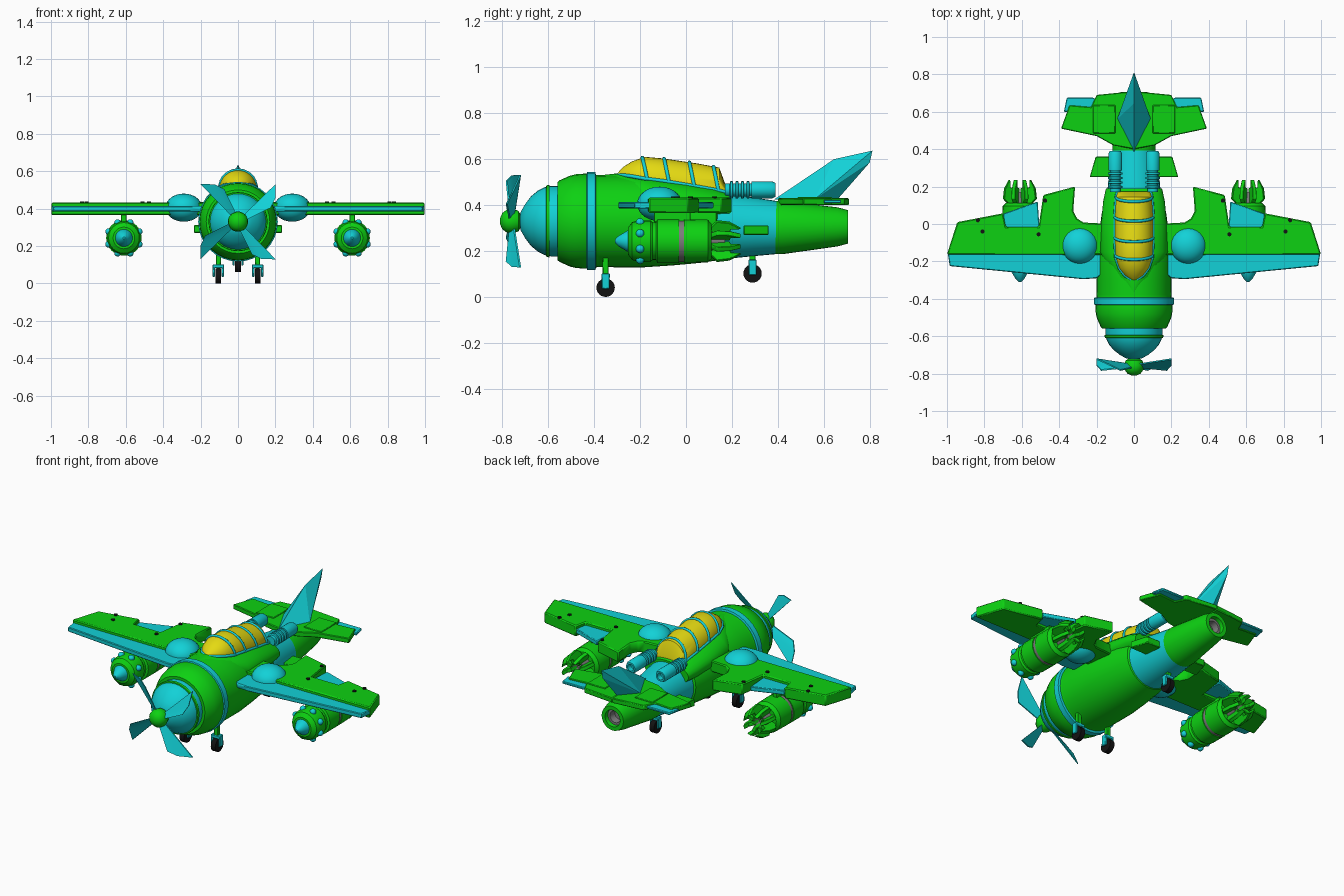
import bpy, bmesh, math
from mathutils import Vector, Matrix

if "Cube" in bpy.data.objects:
    bpy.data.objects.remove(bpy.data.objects["Cube"])


def material(name, rgb):
    m = bpy.data.materials.new(name)
    m.diffuse_color = (*rgb, 1)
    m.use_nodes = True
    m.node_tree.nodes["Principled BSDF"].inputs["Base Color"].default_value = m.diffuse_color
    return m


GREEN = material("bright green", (0.004, 0.64, 0.006))
CYAN = material("cyan", (0.006, 0.64, 0.68))
YELLOW = material("yellow glass", (0.78, 0.70, 0.006))
BLACK = material("black", (0.006, 0.006, 0.006))
GREY = material("grey", (0.2, 0.2, 0.2))


def finish(name, bm, mat, bevel=0, angle=35):
    bmesh.ops.recalc_face_normals(bm, faces=bm.faces)
    me = bpy.data.meshes.new(name)
    bm.to_mesh(me)
    bm.free()
    me.materials.append(mat)
    me.shade_smooth()
    me.set_sharp_from_angle(angle=math.radians(angle))
    ob = bpy.data.objects.new(name, me)
    bpy.context.collection.objects.link(ob)
    if bevel:
        b = ob.modifiers.new("bevel", "BEVEL")
        b.width, b.segments, b.limit_method = bevel, 1, "ANGLE"
    return ob


def loft(name, mat, sections, x=0, n=32):
    """Rings along y; each section is (y, centre z, radius x[, radius z])."""
    bm = bmesh.new()
    rings = []
    for s in sections:
        y, cz, rx = s[:3]
        rz = s[3] if len(s) > 3 else rx
        rings.append([bm.verts.new((x + rx * math.cos(2 * math.pi * i / n), y,
                                    cz + rz * math.sin(2 * math.pi * i / n))) for i in range(n)])
    for a, b in zip(rings, rings[1:]):
        for i in range(n):
            bm.faces.new((a[i], a[(i + 1) % n], b[(i + 1) % n], b[i]))
    bm.faces.new(rings[0])
    bm.faces.new(rings[-1])
    return finish(name, bm, mat)


def prism(name, mat, pts, lo, hi, side=1, matrix=None, bevel=0.004):
    """Extruded outline; pts are (x, y), thickness runs from lo to hi."""
    bm = bmesh.new()
    a = [bm.verts.new((side * p[0], p[1], lo)) for p in pts]
    b = [bm.verts.new((side * p[0], p[1], hi)) for p in pts]
    bm.faces.new(a)
    bm.faces.new(b)
    k = len(pts)
    for i in range(k):
        bm.faces.new((a[i], a[(i + 1) % k], b[(i + 1) % k], b[i]))
    if matrix:
        bm.transform(matrix)
    return finish(name, bm, mat, bevel)


def box(name, mat, x, y, z, sx, sy, sz):
    bm = bmesh.new()
    bmesh.ops.create_cube(bm, size=1, matrix=Matrix.Translation((x, y, z)) @ Matrix.Diagonal((sx, sy, sz, 1)))
    return finish(name, bm, mat, 0.003)


def ball(name, mat, loc, r):
    bm = bmesh.new()
    bmesh.ops.create_uvsphere(bm, u_segments=24, v_segments=14, radius=1,
                              matrix=Matrix.Translation(loc) @ Matrix.Diagonal((*r, 1)))
    return finish(name, bm, mat)


def disc(name, mat, loc, r, depth, axis="Z"):
    bm = bmesh.new()
    rot = Matrix.Rotation(math.pi / 2, 4, "Y") if axis == "X" else Matrix()
    bmesh.ops.create_cone(bm, cap_ends=True, segments=24, radius1=r, radius2=r, depth=depth,
                          matrix=Matrix.Translation(loc) @ rot)
    return finish(name, bm, mat)


def tube(name, mat, pts, r):
    cu = bpy.data.curves.new(name, "CURVE")
    cu.dimensions, cu.bevel_depth, cu.bevel_resolution = "3D", r, 2
    sp = cu.splines.new("POLY")
    sp.points.add(len(pts) - 1)
    for p, q in zip(sp.points, pts):
        p.co = (*q, 1)
    cu.materials.append(mat)
    ob = bpy.data.objects.new(name, cu)
    bpy.context.collection.objects.link(ob)


C = 0.33
# Nose dome, cowl and fuselage
loft("nose_dome", CYAN, [(-.72, C, .04), (-.70, C, .075), (-.675, C, .108), (-.645, C, .133),
                         (-.615, C, .148), (-.59, C, .153), (-.54, C, .153)])
loft("nose_ring", GREEN, [(-.61, C, .145), (-.608, C, .156), (-.595, C, .158), (-.592, C, .145)])
loft("cowl", GREEN, [(-.56, C, .14), (-.56, C, .17), (-.55, C, .178), (-.505, C, .198), (-.48, C, .204),
                     (-.44, C, .207), (-.38, C, .2)])
loft("cowl_band", CYAN, [(-.435, C, .2), (-.43, C, .213), (-.395, C, .213), (-.39, C, .195)])
loft("fuselage", GREEN, [(-.40, C, .2), (-.3, C, .201), (-.18, C, .201), (-.06, .325, .188),
                         (.06, .32, .172), (.13, .315, .157), (.15, .312, .12)])
loft("rear_fuselage", CYAN, [(.10, .31, .15), (.2, .308, .14), (.30, .305, .127), (.40, .302, .115)])
loft("tail_cone", GREEN, [(.385, .302, .10), (.39, .302, .116), (.42, .302, .116), (.66, .305, .085), (.705, .305, .073),
                          (.705, .305, .05), (.62, .305, .045)])
disc_pipe = loft("tail_nozzle", GREY, [(.63, .305, .049), (.68, .305, .049), (.68, .305, .035), (.64, .305, .03)])

# Canopy with fairing and frames
loft("canopy_fairing", GREEN, [(-.37, .505, .008, .025), (-.28, .46, .105, .08), (-.15, .425, .182, .10),
                               (0, .415, .176, .092), (.12, .405, .165, .08), (.19, .395, .15, .065)])
canopy = [(-.30, .525, .012, .012), (-.275, .525, .05, .04), (-.235, .52, .08, .07), (-.18, .51, .098, .10),
          (-.1, .50, .102, .103), (.05, .475, .102, .106), (.145, .458, .096, .105), (.175, .45, .088, .03)]
loft("canopy", YELLOW, canopy)


def canopy_at(y):
    for a, b in zip(canopy, canopy[1:]):
        if a[0] <= y <= b[0]:
            t = (y - a[0]) / (b[0] - a[0])
            return [a[i] + t * (b[i] - a[i]) for i in range(1, 4)]


for y0 in (-.19, -.095, .015, .12):
    arc = []
    for i in range(17):
        t = math.pi * i / 16
        y = y0 + .022 * (1 - math.sin(t))
        z, w, h = canopy_at(y)
        arc.append((w * math.cos(t), y, z + h * math.sin(t)))
    tube("canopy_frame", CYAN, arc, .008)
for s in (-1, 1):
    rail = []
    for y in (-.298, -.275, -.235, -.18, -.1, .05, .145, .172):
        z, w, h = canopy_at(y)
        rail.append((s * w, y, z + .005))
    tube("canopy_rail", CYAN, rail, .008)

# Propeller
loft("propeller_shaft", CYAN, [(-.78, C, .025), (-.70, C, .035)])
loft("propeller_hub", GREEN, [(-.81, C, .012), (-.80, C, .035), (-.78, C, .05), (-.755, C, .054), (-.73, C, .045),
                              (-.715, C, .02)])
for k in range(4):
    a = math.radians(45 + 90 * k)
    bm = bmesh.new()
    rows = []
    for r, da, y in ((.02, 12, -.755), (.285, 0, -.725), (.235, -13, -.76), (.19, -22, -.785), (.03, -40, -.77)):
        t = a + math.radians(da)
        p = Vector((r * math.cos(t), y, C + r * math.sin(t)))
        rows.append([bm.verts.new(p), bm.verts.new(p + Vector((0, .007, 0)))])
    f, b = zip(*rows)
    for i in range(1, 4):
        bm.faces.new((f[0], f[i], f[i + 1]))
        bm.faces.new((b[0], b[i + 1], b[i]))
    for i in range(5):
        j = (i + 1) % 5
        bm.faces.new((f[i], b[i], b[j], f[j]))
    finish("propeller_blade", bm, CYAN, angle=20)

# Tail fin
bm = bmesh.new()
V = [bm.verts.new(p) for p in ((0, .385, .425), (.09, .56, .425), (0, .66, .425), (-.09, .56, .425),
                               (0, .645, .60), (0, .812, .637), (0, .80, .585))]
for f in ((0, 1, 4), (1, 5, 4), (1, 6, 5), (1, 2, 6), (0, 4, 3), (3, 4, 5), (3, 5, 6), (3, 6, 2), (0, 3, 2, 1)):
    bm.faces.new([V[i] for i in f])
finish("tail_fin", bm, CYAN, angle=10)

wing_core = [(.15, -.25), (.2, -.29), (.27, -.295), (.985, -.225), (.997, -.15), (.69, -.05), (.70, .055),
             (.515, .12), (.5, -.1), (.15, -.1)]
wing_skin = [(.12, -.165), (1, -.163), (.945, .01), (.70, .057), (.685, -.015), (.51, -.015), (.485, .155),
             (.315, .2), (.325, .07), (.305, .03), (.27, .008), (.12, 0)]
tail_half = [(0, .40), (.11, .42), (.2, .47), (.39, .51), (.345, .635), (.23, .625), (.2, .69), (0, .71)]
fin = [(.03, .10), (.07, .11), (.095, .135), (.088, .19), (.06, .238), (.058, .195), (.03, .19)]
PX, PZ = .61, .243
for s in (-1, 1):
    # Wings
    prism("wing_core", CYAN, wing_core, .385, .413, s)
    prism("wing_skin", GREEN, wing_skin, .365, .432, s, bevel=.006)
    ball("wing_dome", CYAN, (s * .29, -.115, .405), (.098, .098, .075))
    for x, y in ((.81, -.04), (.51, -.055), (.475, .125), (.835, .02)):
        disc("wing_rivet", BLACK, (s * x, y, .433), .011, .008)
    # Tailplane and lower stub fins
    prism("tailplane", GREEN, tail_half, .40, .43, s)
    prism("elevator", CYAN, [(.18, .6), (.375, .6), (.36, .675), (.22, .675), (.18, .66)], .408, .423, s)
    box("tailplane_root", GREEN, s * .16, .56, .42, .12, .15, .03)
    prism("stub_fin", GREEN, [(.08, .25), (.237, .25), (.205, .36), (.08, .36)], .27, .312, s)
    # Exhaust pipes with ribs
    X, Z = s * .1, .466
    loft("exhaust_pipe", CYAN, [(.17, Z, .022), (.17, Z, .028), (.285, Z, .028), (.285, Z, .037), (.375, Z, .037),
                                (.39, Z, .03), (.39, Z, .02), (.36, Z, .018)], X, 20)
    for k in range(4):
        y = .19 + .024 * k
        loft("exhaust_rib", CYAN, [(y, Z, .026), (y + .003, Z, .038), (y + .013, Z, .038), (y + .016, Z, .026)], X, 20)
    # Wing pods
    px = s * PX
    box("pod_pylon", GREEN, px, -.06, .35, .03, .16, .05)
    loft("pod_nose", CYAN, [(-.31, PZ, .006), (-.295, PZ, .022), (-.255, PZ, .046), (-.24, PZ, .046)], px, 24)
    loft("pod_body", GREEN, [(-.253, PZ, .058), (-.235, PZ, .082), (-.21, PZ, .09), (-.155, PZ, .09), (-.145, PZ, .082),
                             (-.13, PZ, .082), (-.125, PZ, .095), (-.03, PZ, .095), (-.03, PZ, .086), (-.008, PZ, .086),
                             (-.008, PZ, .095), (.095, PZ, .093), (.112, PZ, .075)], px, 24)
    loft("pod_band", GREY, [(-.031, PZ, .08), (-.03, PZ, .09), (-.008, PZ, .09), (-.007, PZ, .08)], px, 24)
    loft("pod_nozzle", GREY, [(.10, PZ, .05), (.17, PZ, .045), (.17, PZ, .033), (.13, PZ, .03)], px, 20)
    for k in range(8):
        t = math.pi * (k + .5) / 4
        ball("pod_stud", CYAN, (px + .088 * math.cos(t), -.2, PZ + .088 * math.sin(t)), (.018, .018, .018))
        m = Matrix.Translation((px, 0, PZ)) @ Matrix.Rotation(t, 4, "Y")
        prism("pod_fin", GREEN, fin, -.011, .011, 1, m, .002)
    # Front landing gear
    gx = s * .105
    box("front_strut", GREEN, gx, -.35, .14, .026, .026, .12)
    box("front_fork_top", CYAN, gx, -.35, .092, .06, .036, .02)
    for d in (-1, 1):
        box("front_fork", CYAN, gx + d * .024, -.35, .065, .012, .034, .06)
    disc("front_wheel", BLACK, (gx, -.35, .04), .04, .03, "X")

# Rear landing gear
box("rear_strut", GREEN, 0, .29, .175, .026, .026, .06)
box("rear_fork_top", CYAN, 0, .29, .152, .056, .036, .02)
for d in (-1, 1):
    box("rear_fork", CYAN, d * .023, .29, .125, .011, .034, .06)
disc("rear_wheel", BLACK, (0, .29, .102), .04, .03, "X")
